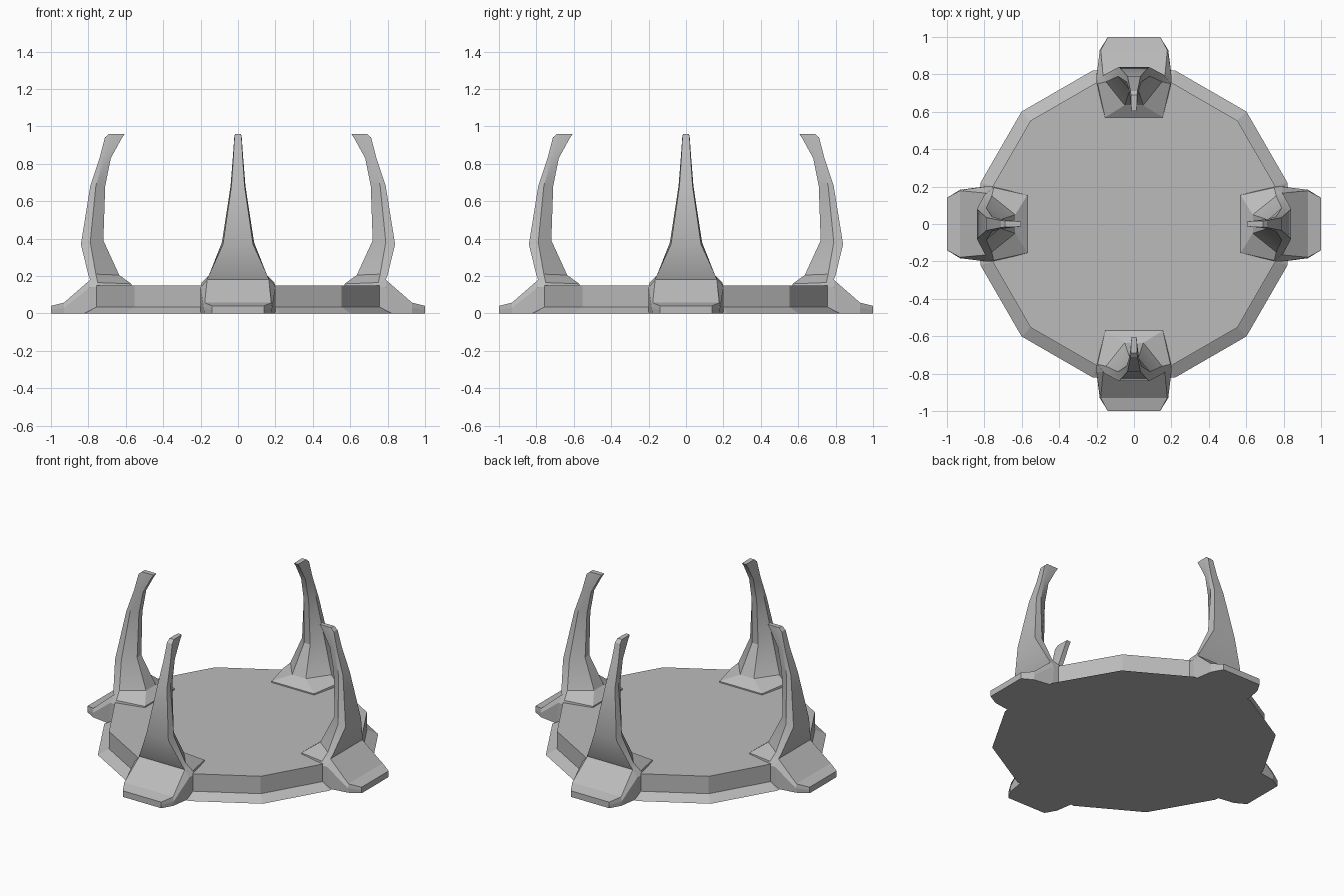
import bpy, bmesh, math
from mathutils import Matrix

if "Cube" in bpy.data.objects:
    bpy.data.objects.remove(bpy.data.objects["Cube"])

stone = bpy.data.materials.new("grey stone")
stone.diffuse_color = (0.5, 0.5, 0.5, 1)
stone.use_nodes = True
stone.node_tree.nodes["Principled BSDF"].inputs["Base Color"].default_value = stone.diffuse_color


def loft(name, rings, turn=0.0, smooth=None):
    """Closed skin through rings of equal point count, turned about z."""
    bm = bmesh.new()
    rows = [[bm.verts.new(p) for p in ring] for ring in rings]
    n = len(rows[0])
    for a, b in zip(rows, rows[1:]):
        for i in range(n):
            j = (i + 1) % n
            bm.faces.new((a[i], a[j], b[j], b[i]))
    bm.faces.new(rows[0][::-1])
    bm.faces.new(rows[-1])
    bmesh.ops.recalc_face_normals(bm, faces=bm.faces)
    bmesh.ops.rotate(bm, verts=bm.verts, matrix=Matrix.Rotation(turn, 3, 'Z'))
    mesh = bpy.data.meshes.new(name)
    bm.to_mesh(mesh)
    bm.free()
    obj = bpy.data.objects.new(name, mesh)
    mesh.materials.append(stone)
    bpy.context.collection.objects.link(obj)
    if smooth:
        bpy.ops.object.select_all(action='DESELECT')
        obj.select_set(True)
        bpy.context.view_layer.objects.active = obj
        bpy.ops.object.shade_smooth_by_angle(angle=math.radians(smooth))
    return obj


def dodecagon(r, z):
    return [(r * math.cos(math.radians(15 + 30 * k)),
             r * math.sin(math.radians(15 + 30 * k)), z) for k in range(12)]


# Platform: sloped skirt, upright wall, flat top
loft("platform", [dodecagon(0.85, 0), dodecagon(0.782, 0.035), dodecagon(0.782, 0.15)])

# Claw sections: outer face, side corner and inner ridge as (x, half width, z)
CLAW = [
    ((0.79, 0.165, 0.18), (0.75, 0.195, 0.165), (0.57, 0.155, 0.158)),
    ((0.80, 0.155, 0.205), (0.76, 0.15, 0.21), (0.635, 0.05, 0.205)),
    ((0.84, 0.08, 0.37), (0.79, 0.086, 0.38), (0.72, 0.022, 0.39)),
    ((0.79, 0.035, 0.68), (0.76, 0.04, 0.68), (0.71, 0.018, 0.68)),
    ((0.74, 0.025, 0.83), (0.72, 0.028, 0.83), (0.68, 0.016, 0.83)),
    ((0.712, 0.019, 0.94), (0.68, 0.02, 0.94), (0.625, 0.015, 0.93)),
    ((0.69, 0.016, 0.96), (0.66, 0.016, 0.96), (0.605, 0.014, 0.96)),
]

# Foot sections from toe to heel: bottom, side and top corner
FOOT = [
    ((1.0, 0.14, 0), (1.0, 0.14, 0.02), (1.0, 0.14, 0.04)),
    ((0.93, 0.18, 0), (0.93, 0.183, 0.03), (0.93, 0.178, 0.058)),
    ((0.80, 0.2, 0), (0.79, 0.2, 0.14), (0.79, 0.165, 0.18)),
    ((0.75, 0.2, 0.02), (0.75, 0.2, 0.14), (0.75, 0.195, 0.165)),
    ((0.57, 0.155, 0.13), (0.57, 0.155, 0.148), (0.57, 0.155, 0.158)),
]


def mirrored(half):
    return [(x, y, z) for x, y, z in half] + [(x, -y, z) for x, y, z in reversed(half)]


# Four claws, each rising from a foot that grips the platform rim
for k, side in enumerate(("right", "back", "left", "front")):
    turn = k * math.pi / 2
    loft(side + "_claw", [mirrored(s) for s in CLAW], turn, 25)
    loft(side + "_foot", [mirrored(s) for s in FOOT], turn)
